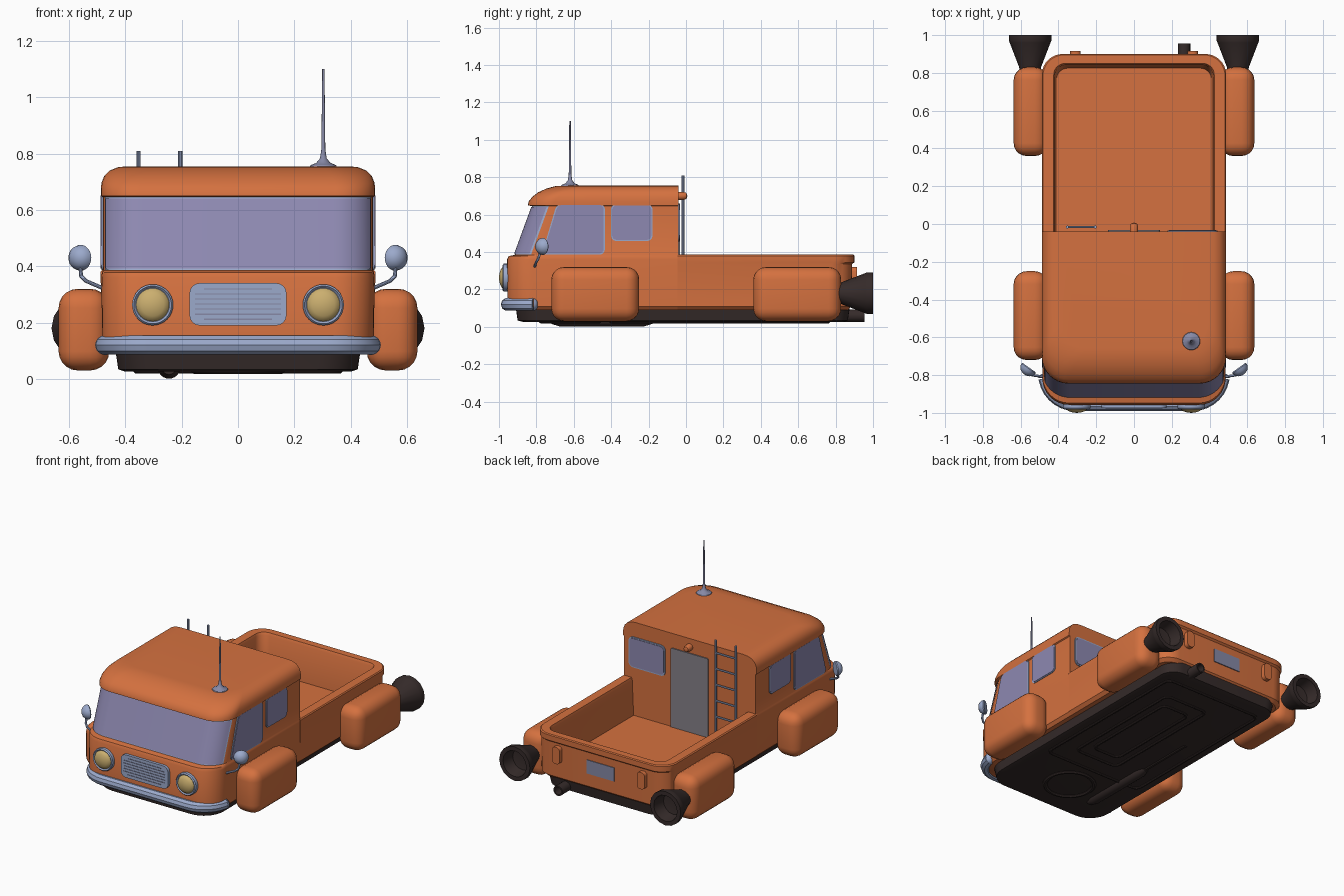
import bpy, bmesh, math
from mathutils import Matrix, Vector

if "Cube" in bpy.data.objects:
    bpy.data.objects.remove(bpy.data.objects["Cube"])


def material(name, rgb):
    m = bpy.data.materials.new(name)
    m.diffuse_color = (*rgb, 1)
    m.use_nodes = True
    m.node_tree.nodes["Principled BSDF"].inputs["Base Color"].default_value = m.diffuse_color
    return m


ORANGE = material("orange paint", (0.66, 0.165, 0.05))
GLASS = material("tinted glass", (0.27, 0.25, 0.44))
METAL = material("pale metal", (0.33, 0.40, 0.60))
STEEL = material("dull steel", (0.24, 0.25, 0.38))
DARK = material("dark underbody", (0.036, 0.024, 0.023))
LENS = material("lamp lens", (0.60, 0.43, 0.16))
DOOR = material("door grey", (0.24, 0.22, 0.25))


def finish(name, bm, mat, matrix=Matrix(), angle=35):
    bm.transform(matrix)
    bmesh.ops.remove_doubles(bm, verts=bm.verts, dist=1e-5)
    bmesh.ops.recalc_face_normals(bm, faces=bm.faces)
    me = bpy.data.meshes.new(name)
    bm.to_mesh(me)
    bm.free()
    me.materials.append(mat)
    me.shade_smooth()
    me.set_sharp_from_angle(angle=math.radians(angle))
    ob = bpy.data.objects.new(name, me)
    bpy.context.collection.objects.link(ob)
    return ob


def loft(name, rings, mat, matrix=Matrix(), closed=True, caps=True, angle=35):
    """Skin a stack of equally long rings of points."""
    bm = bmesh.new()
    vs = [[bm.verts.new(p) for p in r] for r in rings]
    n = len(vs[0])
    for a, b in zip(vs, vs[1:]):
        for i in range(n if closed else n - 1):
            j = (i + 1) % n
            bm.faces.new((a[i], a[j], b[j], b[i]))
    if caps:
        for r in (vs[0], vs[-1]):
            if (r[0].co - r[n // 2].co).length > 1e-4:
                bm.faces.new(r)
    return finish(name, bm, mat, matrix, angle)


def plan(z, hw, yf, yb, rf, rb, n=8):
    """Rounded rectangle seen from above, front radius rf, back radius rb."""
    pts = []
    for sx, y, sy, r, start in ((-1, yf, 1, rf, 180), (1, yf, 1, rf, 270),
                                (1, yb, -1, rb, 0), (-1, yb, -1, rb, 90)):
        for k in range(n + 1 if r else 1):
            a = math.radians(start + 90 * k / n)
            pts.append((sx * (hw - r) + r * math.cos(a), y + sy * r + r * math.sin(a), z))
    return pts


def aim(loc, direction):
    return Matrix.Translation(loc) @ Vector(direction).to_track_quat('Z', 'Y').to_matrix().to_4x4()


def lathe(name, profile, loc, direction, mat, n=24):
    """Revolve (radius, height) points about a direction."""
    rings = [[(r * math.cos(2 * math.pi * i / n), r * math.sin(2 * math.pi * i / n), h)
              for i in range(n)] for r, h in profile]
    return loft(name, rings, mat, aim(loc, direction))


def plate(name, pts, depth, origin, u, v, w, mat, r=0.02):
    """Flat polygon with rounded corners, thickened along w."""
    bm = bmesh.new()
    bm.faces.new([bm.verts.new((a, b, 0)) for a, b in pts])
    if r:
        bmesh.ops.bevel(bm, geom=list(bm.verts), offset=r, segments=4, profile=0.5, affect='VERTICES')
    ext = bmesh.ops.extrude_face_region(bm, geom=list(bm.faces))
    for e in ext['geom']:
        if isinstance(e, bmesh.types.BMVert):
            e.co.z += depth
    m = Matrix((u, v, w)).transposed().to_4x4()
    m.translation = origin
    return finish(name, bm, mat, m)


def rect(x0, x1, z0, z1):
    return [(x0, z0), (x1, z0), (x1, z1), (x0, z1)]


def grow(pts, d):
    cx, cy = (sum(c) / len(pts) for c in zip(*pts))
    return [(x + math.copysign(d, x - cx), y + math.copysign(d, y - cy)) for x, y in pts]


def tube(name, pts, radius, mat, cyclic=False):
    cu = bpy.data.curves.new(name, 'CURVE')
    cu.dimensions = '3D'
    cu.bevel_depth = radius
    cu.bevel_resolution = 3
    cu.use_fill_caps = True
    sp = cu.splines.new('POLY')
    sp.points.add(len(pts) - 1)
    for p, c in zip(sp.points, pts):
        p.co = (*c, 1)
    sp.use_cyclic_u = cyclic
    tmp = bpy.data.objects.new(name, cu)
    bpy.context.collection.objects.link(tmp)
    bpy.context.view_layer.update()
    me = bpy.data.meshes.new_from_object(tmp.evaluated_get(bpy.context.evaluated_depsgraph_get()))
    bpy.data.objects.remove(tmp)
    bm = bmesh.new()
    bm.from_mesh(me)
    return finish(name, bm, mat)


X, Y, Z = (1, 0, 0), (0, 1, 0), (0, 0, 1)
NX, NY = (-1, 0, 0), (0, -1, 0)

# Cab: lower body, sloped window band, overhanging rounded roof
cab = [(.09, .465, -.93), (.11, .482, -.955), (.36, .485, -.957), (.378, .483, -.948),
       (.385, .48, -.915), (.645, .48, -.82), (.65, .487, -.845), (.67, .487, -.842),
       (.695, .485, -.822), (.72, .475, -.79), (.74, .455, -.745), (.752, .425, -.70),
       (.755, .39, -.66)]
loft("cab", [plan(z, hw, yf, -.04, .14, 0) for z, hw, yf in cab], ORANGE)


# Wrap-around windscreen: frame strip then glass strip
def screen(name, z0, z1, sweep, off, mat):
    rows = []
    for z in (z0, z1):
        yf = -.915 + .095 * (z - .385) / .26
        arc = [math.radians(sweep * k / 8) for k in range(9)]
        half = [(.34 + (.14 + off) * math.sin(a), yf + .14 - (.14 + off) * math.cos(a), z) for a in arc]
        rows.append([(-x, y, zz) for x, y, zz in reversed(half)] + half)
    loft(name, rows, mat, closed=False, caps=False)


screen("windscreen_frame", .387, .645, 68, .003, METAL)
screen("windscreen_glass", .392, .64, 64, .006, GLASS)

# Cargo bed with hollow tray and lipped rim
bed = [(.09, .465, .865, .10), (.11, .485, .885, .11), (.335, .486, .888, .11), (.345, .488, .90, .11),
       (.38, .488, .90, .11), (.386, .482, .895, .11), (.386, .425, .85, .06), (.37, .42, .842, .06),
       (.14, .41, .825, .06)]
loft("cargo_bed", [plan(z, hw, -.045, yb, 0, rb) for z, hw, yb, rb in bed], ORANGE)

# Underbody with muffler, round cover, ribbed tray and exhaust
loft("underbody", [plan(z, hw, yf, yb, .14, .1) for z, hw, yf, yb in
     ((.026, .40, -.87, .84), (.034, .425, -.90, .865), (.10, .435, -.91, .875))], DARK)
lathe("muffler", [(0, 0), (.025, 0), (.04, .05), (.04, .49), (.025, .54), (0, .54)],
      (-.245, -.72, .041), Y, DARK)
tube("muffler_pipe", [(-.245, -.2, .04), (-.245, .2, .04)], .02, DARK)
lathe("exhaust_pipe", [(.033, 0), (.033, .755), (.024, .755), (.024, .68), (0, .68)],
      (.265, .2, .06), Y, DARK, 16)
tube("round_cover", [(.15 * math.cos(i * math.pi / 16), -.62 + .15 * math.sin(i * math.pi / 16), .034)
                     for i in range(32)], .018, DARK, True)
for k, (hw, y0, y1, cx) in enumerate(((.16, -.27, .60, .08), (.10, -.18, .50, .08), (.36, -.40, .76, 0))):
    tube(f"underbody_rib_{k}", [(x + cx, y, z) for x, y, z in plan(.03, hw, y0, y1, .04, .04, 4)],
         .012, DARK, True)

# Bumper wrapped round the nose
nose = plan(.12, .472, -.955, .5, .16, 0)[:18]
tube("bumper", [(-.472, -.815, .12)] + nose[1:-1] + [(.472, -.815, .12)], .035, METAL)
for s in (-1, 1):
    lathe("bumper_end", [(.035, 0), (.03, .012), (.018, .022), (0, .025)], (s * .472, -.816, .12), Y, METAL)

# Grille with slats
plate("grille", rect(-.172, .172, .19, .34), .02, (0, -.955, 0), X, Z, NY, METAL, .035)
for i in range(7):
    z = .212 + i * .0178
    w = .12 if i in (0, 6) else .152
    plate("grille_slat", rect(-w, w, z - .002, z + .002), .004, (0, -.974, 0), X, Z, NY, STEEL, 0)

for s, side in ((-1, "left"), (1, "right")):
    # Headlights
    lathe(f"headlight_rim_{side}", [(.073, -.03), (.073, .02), (.067, .027), (.06, .02)],
          (s * .303, -.955, .263), NY, METAL, 32)
    lathe(f"headlight_lens_{side}", [(.061, .015), (.055, .028), (.04, .037), (.02, .043), (0, .045)],
          (s * .303, -.955, .263), NY, LENS, 32)
    # Hover pods and thrusters
    for y0, y1, end in ((-.72, -.25, "front"), (.36, .83, "rear")):
        bm = bmesh.new()
        bmesh.ops.create_cube(bm, size=1)
        bmesh.ops.scale(bm, vec=(.18, y1 - y0, .29), verts=bm.verts)
        bmesh.ops.bevel(bm, geom=list(bm.edges), offset=.068, segments=5, profile=.5, affect='EDGES')
        finish(f"{end}_pod_{side}", bm, ORANGE, Matrix.Translation((s * .547, (y0 + y1) / 2, .175)))
    lathe(f"thruster_{side}", [(0, 0), (.055, 0), (.058, .03), (.108, .16), (.112, .17), (.112, .2),
                               (.085, .2), (.07, .12), (0, .11)], (s * .55, .80, .18), Y, DARK, 16)
    # Side windows
    quads = {"front": [(-.765, .392), (-.44, .392), (-.44, .652), (-.685, .652)],
             "rear": rect(-.395, -.185, .465, .65)}
    for end, q in quads.items():
        plate(f"{end}_window_frame_{side}", grow(q, .006), .008, (s * .477, 0, 0), Y, Z, (s, 0, 0), METAL, .028)
        plate(f"{end}_window_{side}", q, .008, (s * .4795, 0, 0), Y, Z, (s, 0, 0), GLASS, .024)
    # Wing mirrors on bent arms
    tube(f"mirror_arm_{side}", [(s * .475, -.81, .32), (s * .54, -.80, .348), (s * .557, -.79, .365),
                                (s * .56, -.775, .41)], .007, METAL)
    lathe(f"mirror_{side}", [(0, 0), (.042, 0), (.046, .006), (.042, .022), (.028, .037), (.014, .043), (0, .045)],
          (s * .555, -.76, .43), (s * .58, -.81, 0), METAL)
    # Tail lamps
    plate(f"tail_lamp_{side}", rect(s * .31 - .028, s * .31 + .028, .21, .32), .035, (0, .88, 0),
          X, Z, Y, ORANGE, .022)

# Number plate blank
plate("rear_plate", rect(-.10, .10, .195, .285), .009, (0, .883, 0), X, Z, Y, STEEL, 0)

# Cab back wall: door, window, lamp
plate("rear_door", rect(-.137, .137, .12, .66), .009, (0, -.042, 0), X, Z, Y, DOOR, .012)
back = rect(.185, .435, .465, .65)
plate("back_window_frame", grow(back, .008), .008, (0, -.042, 0), X, Z, Y, METAL, .03)
plate("back_window", back, .008, (0, -.039, 0), X, Z, Y, GLASS, .025)
lathe("door_lamp", [(.022, 0), (.022, .03), (.016, .044), (0, .05)], (0, -.042, .70), Y, ORANGE, 16)

# Ladder up the back wall
for x in (-.353, -.205):
    tube("ladder_rail", [(x, -.016, .14), (x, -.016, .81)], .0075, METAL)
for i in range(6):
    z = .2 + i * .105
    tube("ladder_rung", [(-.353, -.016, z), (-.205, -.016, z)], .006, METAL)

# Roof antenna with flared foot
lathe("antenna", [(.05, -.004), (.045, .004), (.025, .012), (.012, .028), (.007, .06), (.004, .345), (0, .345)],
      (.303, -.62, .755), Z, STEEL, 16)
